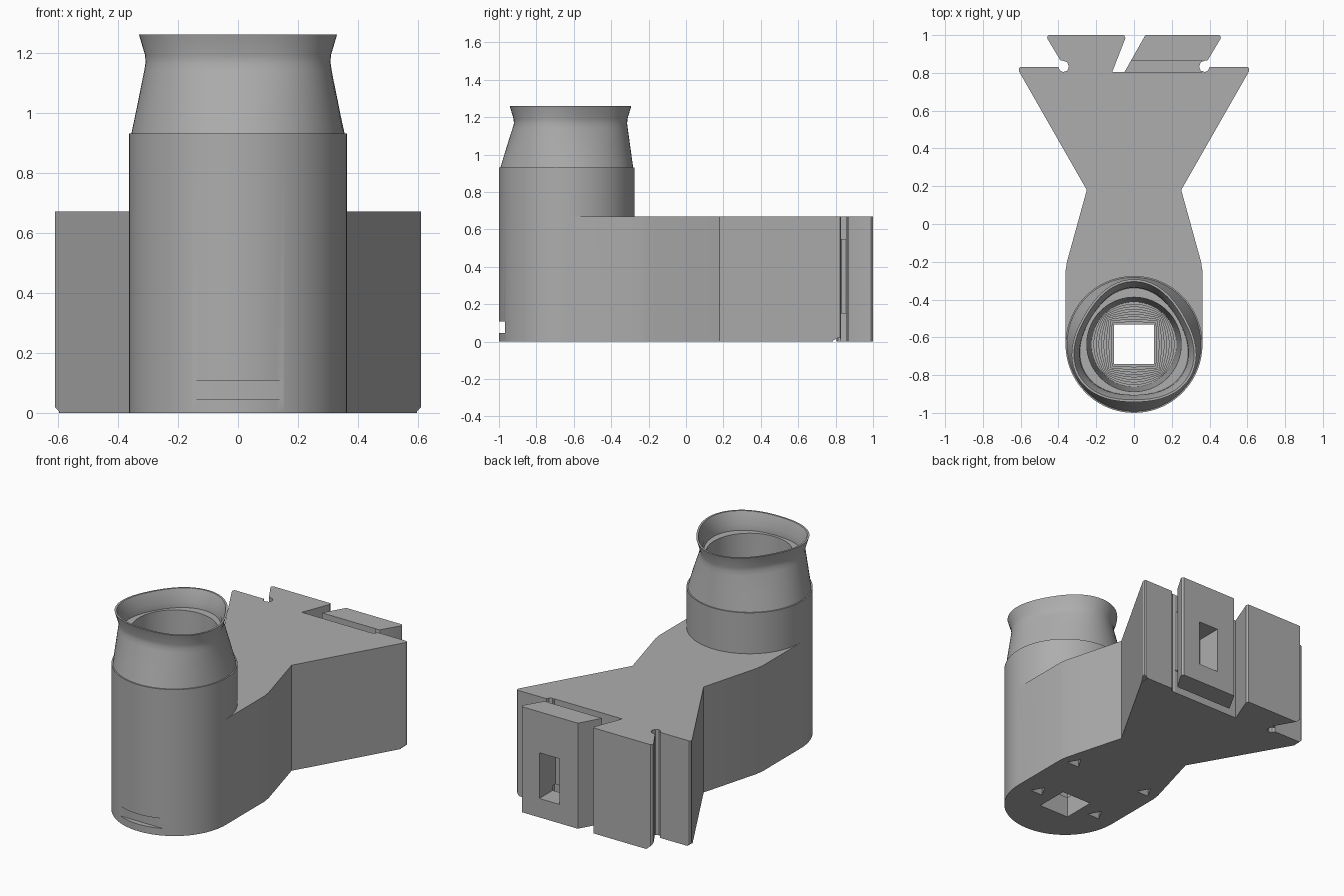
import bpy
import bmesh
from math import sin, cos, pi, radians
from mathutils import Matrix, Vector

old = bpy.data.objects.get("Cube")
if old:
    bpy.data.objects.remove(old, do_unlink=True)

CY = -0.6375      # tower axis
ARM_TOP = 0.67
SEG = 72

grey = bpy.data.materials.new("plain grey")
grey.use_nodes = True
grey.diffuse_color = (0.42, 0.42, 0.42, 1)
grey.node_tree.nodes["Principled BSDF"].inputs["Base Color"].default_value = grey.diffuse_color


def finish(name, bm):
    bmesh.ops.recalc_face_normals(bm, faces=bm.faces)
    mesh = bpy.data.meshes.new(name)
    bm.to_mesh(mesh)
    bm.free()
    mesh.materials.append(grey)
    obj = bpy.data.objects.new(name, mesh)
    bpy.context.collection.objects.link(obj)
    return obj


def loft(name, rings):
    """Closed solid through rings of equal point count."""
    bm = bmesh.new()
    loops = [[bm.verts.new(p) for p in ring] for ring in rings]
    n = len(loops[0])
    for a, b in zip(loops, loops[1:]):
        for i in range(n):
            j = (i + 1) % n
            bm.faces.new((a[i], a[j], b[j], b[i]))
    bm.faces.new(loops[0][::-1])
    bm.faces.new(loops[-1])
    return finish(name, bm)


def prism(name, outline, z0, z1):
    return loft(name, [[(x, y, z) for x, y in outline] for z in (z0, z1)])


def box(name, lo, hi):
    return prism(name, [(lo[0], lo[1]), (hi[0], lo[1]), (hi[0], hi[1]), (lo[0], hi[1])], lo[2], hi[2])


def combine(target, other, operation):
    """Apply a boolean and drop the helper object."""
    other.hide_render = True
    mod = target.modifiers.new("bool", 'BOOLEAN')
    mod.operation = operation
    mod.solver = 'EXACT'
    mod.object = other
    bpy.context.view_layer.objects.active = target
    bpy.ops.object.modifier_apply(modifier=mod.name)
    bpy.data.objects.remove(other, do_unlink=True)


def ring(r, z, lobe=0.0, square=0.0):
    """Circle with optional three-lobed bulge, or blended towards a square."""
    pts = []
    for i in range(SEG):
        t = 2 * pi * i / SEG
        c, s = cos(t), sin(t)
        k = r + lobe * cos(3 * (t - pi / 2))
        k *= (1 - square) + square / max(abs(c), abs(s))
        pts.append((k * c, CY + k * s, z))
    return pts


# Round tower with tapered neck and flared lip
tower = loft("tower", [
    ring(0.3625, 0), ring(0.3625, 0.93), ring(0.355, 0.93),
    ring(0.331, 1.04, 0.009), ring(0.308, 1.14, 0.018), ring(0.303, 1.165, 0.02),
    ring(0.304, 1.19, 0.02), ring(0.325, 1.26, 0.02)])

# Arm with waist, wings and dovetail rear blocks
half = [(0.3625, CY), (0.3625, -0.25), (0.355, -0.2), (0.25, 0.18), (0.61, 0.81),
        (0.61, 0.823), (0.603, 0.83), (0.40, 0.83), (0.392, 0.812), (0.375, 0.805),
        (0.353, 0.811), (0.345, 0.832), (0.352, 0.855), (0.37, 0.863), (0.39, 0.867),
        (0.458, 0.98), (0.46, 0.99), (0.452, 1.0)]
channel = [(0.06, 1.0), (-0.05, 0.805), (-0.115, 0.805), (-0.045, 0.985), (-0.052, 1.0)]
arm = prism("arm", half + channel + [(-x, y) for x, y in reversed(half)], 0, ARM_TOP)

body = tower
body.name = body.data.name = "bracket_body"
combine(body, arm, 'UNION')

# Bore: lip, ledge, straight well, terraced funnel and square drain
bore = [ring(0.345, 1.30, 0.02), ring(0.313, 1.26, 0.02), ring(0.285, 1.19, 0.018),
        ring(0.283, 1.15, 0.016), ring(0.25, 1.15), ring(0.225, 0.40)]
STEPS = 9
for i in range(STEPS):
    t = (i + 1) / STEPS
    z = 0.40 - 0.3 * i / STEPS
    r = 0.225 + (0.105 - 0.225) * t
    bore += [ring(r, z, square=t), ring(r, z - 0.3 / STEPS, square=t)]
bore.append(ring(0.105, -0.05, square=1))
combine(body, loft("bore", bore), 'DIFFERENCE')

# Flat-backed slot in the front foot
combine(body, box("front_slot", (-0.157, -1.1, 0.045), (0.157, -0.967, 0.108)), 'DIFFERENCE')

# Relief gaps that leave the clamp block joined only in the middle
for z0, z1 in ((-0.1, 0.15), (0.55, 0.8)):
    combine(body, box("relief_gap", (-0.06, 0.805, z0), (0.36, 0.865, z1)), 'DIFFERENCE')

# Nut window in the clamp block
combine(body, box("nut_window", (0.19, 0.84, 0.12), (0.33, 1.1, 0.41)), 'DIFFERENCE')

# Screw hole, square to the wing flank, running into the channel
start, end = Vector((0.66, 0.573, 0.34)), Vector((0.0, 0.952, 0.34))
bm = bmesh.new()
bmesh.ops.create_cone(bm, cap_ends=True, segments=40, radius1=0.075, radius2=0.075,
                      depth=(end - start).length)
turn = (end - start).to_track_quat('Z', 'Y').to_matrix().to_4x4()
bm.transform(Matrix.Translation((start + end) / 2) @ turn)
combine(body, finish("screw_hole", bm), 'DIFFERENCE')

for side in (-1, 1):
    # Small triangular pockets under the foot
    for x, y in ((0.22, -0.615), (0.27, -0.22)):
        tri = [(side * x + 0.05 * cos(a), y + 0.05 * sin(a))
               for a in (pi / 2, pi * 7 / 6, pi * 11 / 6)]
        combine(body, prism("pocket", tri, -0.05, 0.07), 'DIFFERENCE')
    # Bottom chamfers on the dovetail ends and wing tips
    for x, y, angle, length, size in ((0.43, 0.93, 60, 0.18, 0.06), (0.612, 0.82, 90, 0.07, 0.03)):
        bm = bmesh.new()
        bmesh.ops.create_cube(bm, size=1)
        bm.transform(Matrix.Translation((side * x, y, 0))
                     @ Matrix.Rotation(radians(angle) * side, 4, 'Z')
                     @ Matrix.Rotation(pi / 4, 4, 'X')
                     @ Matrix.Diagonal((length, size, size, 1)))
        combine(body, finish("chamfer", bm), 'DIFFERENCE')

# Smooth round walls, keep edges crisp
for obj in bpy.context.selected_objects:
    obj.select_set(False)
body.select_set(True)
bpy.context.view_layer.objects.active = body
bpy.ops.object.shade_smooth_by_angle(angle=radians(28))
